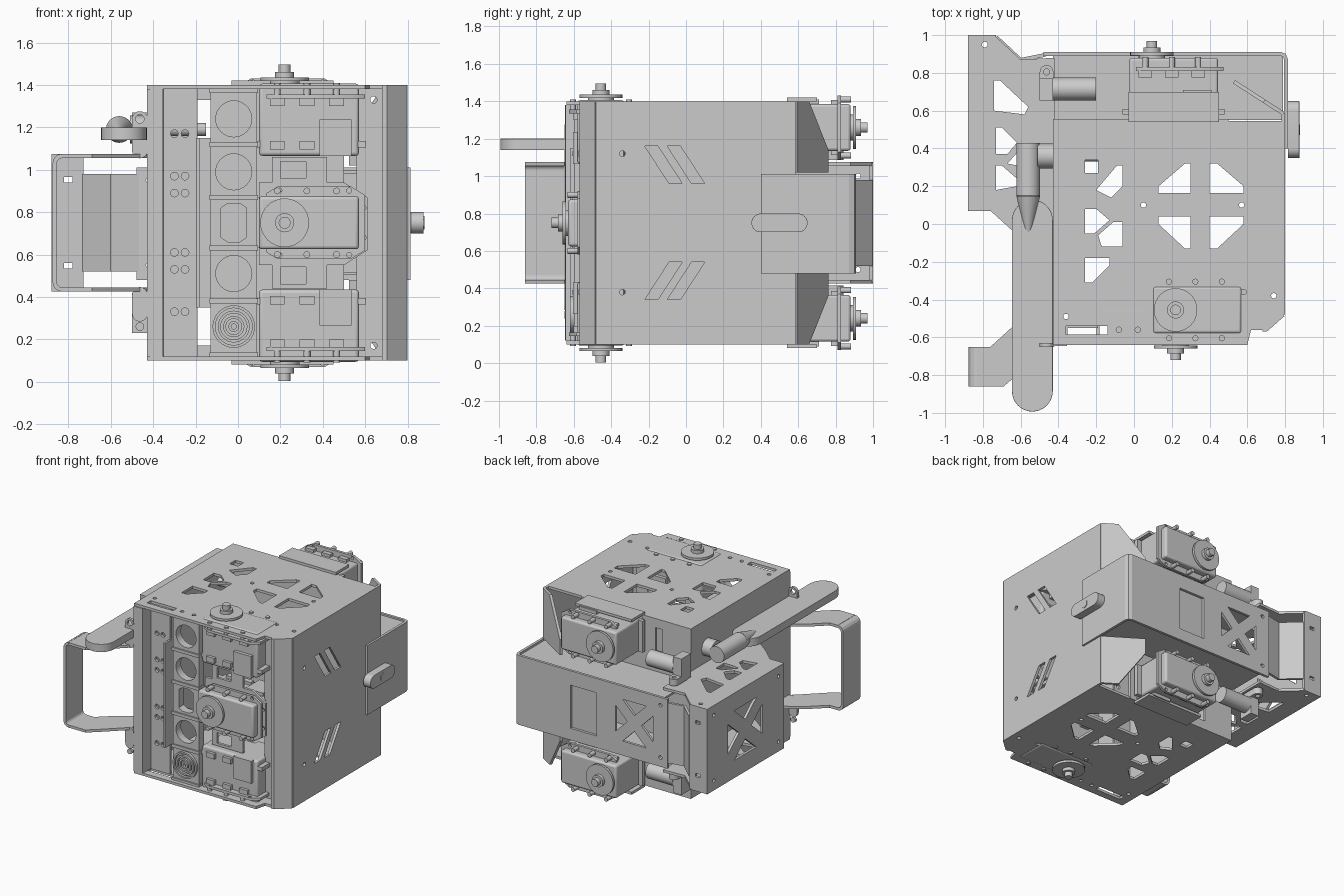
import bpy, bmesh
from math import cos, sin, pi, radians
from mathutils import Matrix, Vector as V

if "Cube" in bpy.data.objects:
    bpy.data.objects.remove(bpy.data.objects["Cube"])

MID = 0.75  # height of the horizontal mirror plane


def frame(u, v, w, o=(0, 0, 0)):
    m = Matrix((u, v, w)).transposed().to_4x4()
    m.translation = V(o)
    return m


X, Y, Z = V((1, 0, 0)), V((0, 1, 0)), V((0, 0, 1))
XY, YZ, XZ = frame(X, Y, Z), frame(Y, Z, X), frame(X, Z, -Y)


def finish(bm, name, bevel=0.0, smooth=True):
    bmesh.ops.recalc_face_normals(bm, faces=bm.faces)
    me = bpy.data.meshes.new(name)
    bm.to_mesh(me)
    bm.free()
    if smooth:
        me.shade_smooth()
        me.set_sharp_from_angle(angle=radians(35))
    ob = bpy.data.objects.new(name, me)
    bpy.context.collection.objects.link(ob)
    if bevel:
        b = ob.modifiers.new("bevel", 'BEVEL')
        b.width, b.segments, b.limit_method = bevel, 3, 'ANGLE'
        b.angle_limit = radians(40)
    return ob


def plate(name, outline, at, holes=(), fr=XY, t=0.02, bevel=0.0):
    """Flat sheet with cut-outs, centred at distance 'at' along the frame normal."""
    cu = bpy.data.curves.new(name, 'CURVE')
    cu.dimensions, cu.fill_mode, cu.extrude = '2D', 'BOTH', t / 2
    for pts in (outline, *holes):
        sp = cu.splines.new('POLY')
        sp.points.add(len(pts) - 1)
        for p, q in zip(sp.points, pts):
            p.co = (q[0], q[1], 0, 1)
        sp.use_cyclic_u = True
    ob = bpy.data.objects.new(name, cu)
    bpy.context.collection.objects.link(ob)
    me = bpy.data.meshes.new_from_object(ob.evaluated_get(bpy.context.evaluated_depsgraph_get()))
    bm = bmesh.new()
    bm.from_mesh(me)
    bpy.data.objects.remove(ob)
    bpy.data.curves.remove(cu)
    bpy.data.meshes.remove(me)
    bmesh.ops.remove_doubles(bm, verts=bm.verts, dist=1e-5)
    bmesh.ops.transform(bm, matrix=fr @ Matrix.Translation((0, 0, at)), verts=bm.verts)
    return finish(bm, name, bevel)


def sheet(name, path, a, b, fr=XY, t=0.02):
    """Bent strip: path swept from a to b along the frame normal."""
    bm = bmesh.new()
    rows = [[bm.verts.new(fr @ V((u, v, w))) for w in (a, b)] for u, v in path]
    for p, q in zip(rows, rows[1:]):
        bm.faces.new((p[0], q[0], q[1], p[1]))
    ob = finish(bm, name, smooth=False)
    s = ob.modifiers.new("thickness", 'SOLIDIFY')
    s.thickness, s.offset = t, 0
    return ob


def add_box(bm, lo, hi, fr=XY):
    lo, hi = V(lo), V(hi)
    m = fr @ Matrix.Translation((lo + hi) / 2) @ Matrix.Diagonal((*(hi - lo), 1))
    bmesh.ops.create_cube(bm, size=1, matrix=m)


def add_cyl(bm, p0, p1, r0, r1=None, fr=XY, n=32):
    p0, p1 = V(p0), V(p1)
    d = p1 - p0
    m = fr @ Matrix.Translation((p0 + p1) / 2) @ d.to_track_quat('Z', 'Y').to_matrix().to_4x4()
    bmesh.ops.create_cone(bm, cap_ends=True, segments=n, radius1=r0,
                          radius2=r0 if r1 is None else r1, depth=d.length, matrix=m)


def rect(a, b, c, d):
    return [(a, c), (b, c), (b, d), (a, d)]


def circ(x, y, r, n=24):
    return [(x + r * cos(2 * pi * i / n), y + r * sin(2 * pi * i / n)) for i in range(n)]


def stadium(x, y0, y1, r, n=16):
    return [(x + r * cos(pi * i / n), y1 + r * sin(pi * i / n)) for i in range(n + 1)] + \
           [(x - r * cos(pi * i / n), y0 - r * sin(pi * i / n)) for i in range(n + 1)]


def cross_holes(cx, cy, w, h, g):
    tri = lambda s: [(cx - w + g, cy + s * h), (cx + w - g, cy + s * h), (cx, cy + s * g)]
    sid = lambda s: [(cx + s * w, cy - h + g), (cx + s * w, cy + h - g), (cx + s * g, cy)]
    return [tri(1), tri(-1), sid(1), sid(-1)]


def servo(name, o, w):
    """Gear motor: long axis x, output shaft along w, origin at centre of its top face."""
    fr = frame(X, w.cross(X), w, o)
    bm = bmesh.new()
    add_box(bm, (-.235, -.125, -.34), (.235, .125, 0), fr)
    finish(bm, name + "_case", 0.015)
    ears = [(-.2, -.14), (-.15, -.17), (.2, -.17), (.265, -.13), (.265, .13), (.2, .17), (-.15, .17), (-.2, .14)]
    plate(name + "_mount", ears, -.06, [circ(u, s * .152, .012, 12) for u in (-.14, .19) for s in (1, -1)], fr)
    bm = bmesh.new()
    for s in (1, -1):
        for u in (-.15, -.01, .13):          # clip tabs and screws
            for d in (-.085, -.29):
                add_box(bm, (u - .035, s * .135 - .012, d - .02), (u + .035, s * .135 + .012, d + .02), fr)
            add_cyl(bm, (u, s * .15, -.06), (u, s * .15, .003), .016, fr=fr, n=12)
        add_box(bm, (.05, s * .13 - .02, -.34), (.2, s * .13 + .02, -.17), fr)
        add_box(bm, (s * .25 - .02, -.12, -.3), (s * .25 + .02, .12, -.27), fr)
    finish(bm, name + "_clips")
    bm = bmesh.new()                          # output horn
    for a, b, r in ((0, .012, .07), (.012, .03, .115), (.03, .055, .045), (.055, .09, .028)):
        add_cyl(bm, (-.115, 0, a), (-.115, 0, b), r, fr=fr)
    finish(bm, name + "_horn")


# body top and bottom plates with triangular cut-outs
deck = [(-.43, -.64), (.60, -.64), (.62, -.56), (.70, -.56), (.78, -.48), (.78, .545), (-.41, .545), (-.43, .53)]
deck_holes = [
    [(-.2, .18), (-.09, .31), (-.06, .31), (-.06, .2), (-.12, .14)], rect(-.26, -.19, .27, .34),
    [(-.26, -.05), (-.26, .08), (-.2, .08), (-.13, .02), (-.21, -.05)],
    [(-.19, -.06), (-.11, .01), (-.06, .01), (-.06, -.12), (-.17, -.12)],
    [(-.26, -.18), (-.26, -.31), (-.22, -.31), (-.13, -.22), (-.13, -.18)],
    [(.13, .165), (.3, .165), (.3, .32), (.27, .32), (.13, .2)],
    [(.40, .165), (.58, .165), (.58, .2), (.44, .32), (.40, .32)],
    [(.13, .04), (.3, .04), (.3, -.13), (.27, -.13), (.13, 0)],
    [(.40, .04), (.58, .04), (.58, 0), (.44, -.13), (.40, -.13)],
    rect(-.36, -.14, -.585, -.54), circ(.05, .1, .014), circ(.57, .1, .014), circ(.58, -.36, .014),
    circ(.74, -.38, .014), circ(-.36, -.49, .014), circ(.02, -.56, .014), circ(-.08, -.56, .014)]
for n, z in (("top", 1.39), ("bottom", .11)):
    plate("body_" + n, deck, z, deck_holes)

# right side panel with slanted slots, folded at the front
slots = [[(y + a, MID + s * b) for a, b in ((0, .41), (.07, .41), (.2, .21), (.13, .21))]
         for s in (1, -1) for y in (-.22, -.1)]
plate("right_panel", rect(-.48, .585, .10, 1.40), .79,
      slots + [circ(-.34, MID + s * .37, .015) for s in (1, -1)], YZ)
sheet("right_panel_fold", [(.79, -.48), (.70, -.56), (.68, -.56)], .10, 1.40)
plate("front_filler", rect(.56, .74, .12, 1.38), .47, [circ(.64, MID + s * .58, .016) for s in (1, -1)], XZ)

# rear corner flaps of the right panel
flap = frame(V((-.84, .5426, 0)).normalized(), Z, V((.5426, .84, 0)).normalized(), (.79, .585, 0))
for n, s in (("upper", 1), ("lower", -1)):
    plate("corner_flap_" + n, [(u, MID + s * z) for u, z in
          ((0, .27), (.31, .27), (.31, .39), (.12, .65), (0, .65))], 0, fr=flap)

# left wall, rear wall and front channel
plate("left_wall", rect(-.64, .545, .10, 1.40), -.42, fr=YZ)
plate("rear_wall", rect(-.43, .50, .10, 1.40), -.545,
      [rect(-.19, -.13, 1.15, 1.33), rect(-.19, -.13, .17, .35)], XZ)
plate("front_channel", rect(-.42, -.19, .12, 1.38), .54,
      [circ(x, MID + s * z, .018, 16) for s in (1, -1) for x in (-.3, -.25) for z in (.14, .22, .42)], XZ)
sheet("channel_lip", [(-.43, -.64), (-.36, -.64), (-.36, -.55)], .12, 1.38, t=.015)
sheet("channel_return", [(-.19, -.62), (-.19, -.45)], .35, 1.15, t=.015)

# sensor column with round openings and a grille
col = [circ(-.02, z, .085, 32) for z in (1.24, .99, .51, .26)]
col.append([(-.08, .68), (-.05, .66), (.01, .66), (.04, .68), (.04, .82), (.01, .84), (-.05, .84), (-.08, .82)])
plate("sensor_column", rect(-.13, .09, .13, 1.37), .57, col, XZ, t=.06)
bm = bmesh.new()
for z in (1.375, 1.12, .87, .63, .38, .125):
    add_box(bm, (-.135, -.61, z - .012), (.095, -.5, z + .012))
finish(bm, "column_dividers")
plate("grille_back", circ(-.02, .26, .1, 32), .59, fr=XZ)
for r in (.1, .075, .05, .025):
    plate("grille_ring", circ(-.02, .26, r, 32), .61, [circ(-.02, .26, r - .013, 32)], XZ)

# servo carrier in the middle of the front
plate("front_carrier", [(.1, .55), (.5, .55), (.61, .62), (.61, .87), (.5, .94), (.42, .94), (.42, 1.06), (.16, 1.06),
      (.16, .94), (.1, .94)], .53, [rect(.2, .32, .96, 1.04)] +
      [circ(.59, MID + s * .07, .014, 12) for s in (1, -1)], XZ)
plate("front_carrier_lower", rect(.16, .42, .44, .56), .53, [rect(.2, .32, .46, .54)], XZ)

# five servos
for s, n in ((1, "upper"), (-1, "lower")):
    servo("front_servo_" + n, (.335, -.455, MID + s * .656), Z * s)
    servo("rear_servo_" + n, (.21, .88, MID + s * .51), Y)
    plate("rear_servo_saddle_" + n, rect(-.03, .45, .54, .7), MID + s * .66)
servo("front_servo_middle", (.335, -.63, MID), -Y)

# rear bracket: wrapped back sheet, backing and inner shelves
sheet("bracket_side", [(.805, .40), (.805, .87), (.797, .893), (.775, .90)], .48, 1.01)
plate("bracket_back", rect(-.48, .78, .48, 1.01), -.90,
      [rect(.12, .34, .57, .90)] + cross_holes(-.2, MID, .16, .16, .06) +
      [circ(-.42, MID + s * .2, .014, 12) for s in (1, -1)], XZ)
plate("bracket_backing", rect(.08, .38, .52, .98), -.875, fr=XZ)
sheet("bracket_link", [(-.47, .895), (-.60, .87), (-.73, .99)], .52, .98)
for s in (1, -1):
    plate("bracket_shelf", rect(-.43, .79, .55, .89), MID + s * .24, t=.015)

# left box bracket
wing = [(-.88, 1.0), (-.74, 1.0), (-.60, .87), (-.42, .88), (-.42, -.2), (-.65, -.03), (-.76, .07), (-.88, .07)]
wing_holes = [[(-.74, .6), (-.74, .76), (-.71, .76), (-.56, .62), (-.58, .58)],
              [(-.73, .37), (-.73, .51), (-.7, .51), (-.62, .43), (-.67, .37)],
              [(-.67, .32), (-.59, .41), (-.54, .41), (-.54, .31), (-.62, .31)],
              [(-.73, .18), (-.73, .31), (-.7, .31), (-.62, .24), (-.62, .2)], circ(-.79, .95, .015)]
for s in (1, -1):
    plate("left_box_plate", wing, MID + s * .315, wing_holes)
plate("left_box_side", rect(.07, 1.0, .425, 1.075), -.87,
      cross_holes(.54, MID, .21, .19, .075) + [circ(y, MID + s * .25, .014, 12) for s in (1, -1) for y in (.14, .92)], YZ)
plate("left_box_flange", rect(-.87, -.73, .43, 1.07), -.99, [rect(-.82, -.78, MID + a, MID + a + .025) for a in
      (-.215, .19)], XZ)

# U-shaped front handle
arc = [(-.83 - .035 * sin(a), 1.03 + .035 * cos(a)) for a in (0, pi / 8, pi / 4, 3 * pi / 8, pi / 2)]
sheet("handle_grip", arc + [(x, 2 * MID - z) for x, z in reversed(arc)], .65, .86, XZ)
for s in (1, -1):
    plate("handle_arm", [(-.83, -.86), (-.69, -.86), (-.62, -.80), (-.43, -.62), (-.43, -.4), (-.65, -.55),
          (-.76, -.65), (-.83, -.65)], MID + s * .315)
    # rear posts with lugs
    z = MID + s * .43
    bm = bmesh.new()
    add_cyl(bm, (-.43, .715, z), (-.2, .715, z), .06)
    add_box(bm, (-.5, .655, z - .09), (-.43, .77, z + .09))
    finish(bm, "rear_post")
    plate("post_lug", stadium(-.463, .7, .805, .036), MID + s * .36, [circ(-.463, .805, .016)], t=.05)
    plate("front_lug", stadium(-.463, min(z, MID + s * .34), max(z + s * .06, MID + s * .34), .036), .64,
          [circ(-.463, z + s * .06, .02)], XZ, t=.02)

# folding paddle antenna on the left
plate("antenna_paddle", stadium(-.538, -.885, .02, .108), 1.17, t=.06, bevel=.022)
bm = bmesh.new()
add_cyl(bm, (-.56, .15, 1.19), (-.56, .43, 1.19), .063)
add_cyl(bm, (-.56, -.07, 1.18), (-.56, .15, 1.19), .012, .063)
add_cyl(bm, (-.51, .36, 1.19), (-.43, .36, 1.19), .065)
add_cyl(bm, (-.43, .36, 1.19), (-.15, .36, 1.19), .03)
finish(bm, "antenna_hinge")

# latch knob on the right
plate("latch_knob", [(y, z) for z, y in stadium(MID, .40, .60, .05)], .845, fr=YZ, t=.06, bevel=.015)
bm = bmesh.new()
add_cyl(bm, (.80, .5, MID), (.88, .5, MID), .032, n=6)
finish(bm, "latch_bolt")
